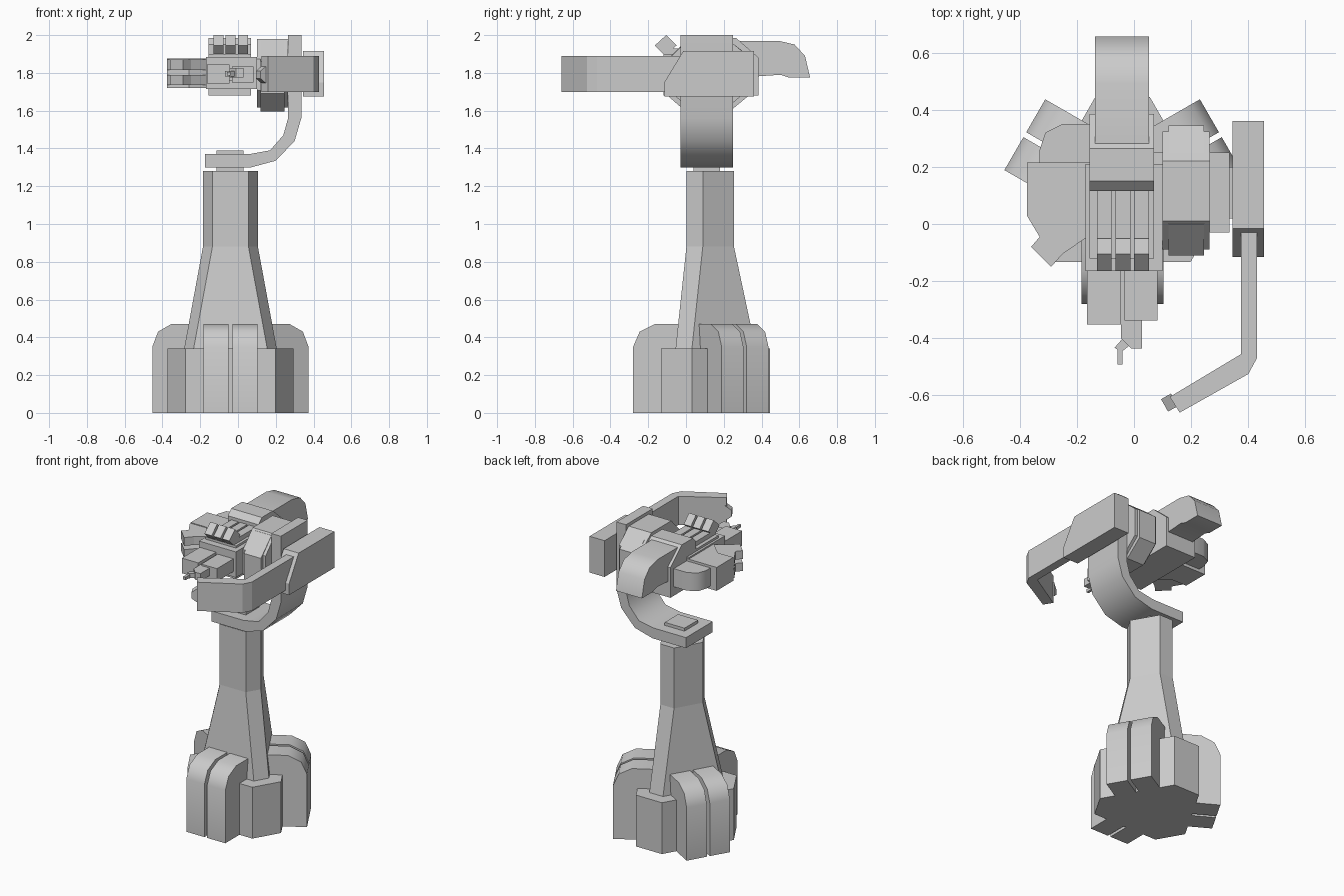
import bpy, bmesh, math
from mathutils import Matrix, Vector

CX, CY = -0.04, 0.115   # pedestal axis


def finish(name, bm, smooth=0):
    bmesh.ops.recalc_face_normals(bm, faces=bm.faces)
    me = bpy.data.meshes.new(name)
    bm.to_mesh(me)
    bm.free()
    ob = bpy.data.objects.new(name, me)
    bpy.context.collection.objects.link(ob)
    if smooth:
        bpy.ops.object.select_all(action='DESELECT')
        bpy.context.view_layer.objects.active = ob
        ob.select_set(True)
        bpy.ops.object.shade_smooth_by_angle(angle=math.radians(smooth))
    return ob


def loft(name, rings, smooth=0, matrix=None):
    bm = bmesh.new()
    vs = [[bm.verts.new(p) for p in r] for r in rings]
    n = len(vs[0])
    for a, b in zip(vs, vs[1:]):
        for i in range(n):
            j = (i + 1) % n
            bm.faces.new((a[i], a[j], b[j], b[i]))
    bm.faces.new(vs[0][::-1])
    bm.faces.new(vs[-1])
    if matrix:
        bm.transform(matrix)
    return finish(name, bm, smooth)


def prism(name, pts, axis, lo, hi, smooth=0, matrix=None):
    put = {'x': lambda p, t: (t, p[0], p[1]),
           'y': lambda p, t: (p[0], t, p[1]),
           'z': lambda p, t: (p[0], p[1], t)}[axis]
    return loft(name, [[put(p, t) for p in pts] for t in (lo, hi)], smooth, matrix)


def box(name, x0, x1, y0, y1, z0, z1):
    return prism(name, [(x0, y0), (x1, y0), (x1, y1), (x0, y1)], 'z', z0, z1)


def hexring(r, w, z):
    # hexagon with three narrow faces at distance r, half width w
    out = []
    for a in (-30, 90, 210):
        t = math.radians(a)
        for s in (-w, w):
            out.append((CX + r * math.cos(t) - s * math.sin(t),
                        CY + r * math.sin(t) + s * math.cos(t), z))
    return out


# Base and tapered column
loft("base_core", [hexring(0.33, 0.095, 0), hexring(0.33, 0.095, 0.34)])
loft("column", [hexring(0.254, 0.05, 0.34), hexring(0.139, 0.05, 0.88),
                hexring(0.139, 0.05, 1.28)])

# Three pairs of rounded feet
foot = [(-0.1, 0), (-0.395, 0), (-0.395, 0.35), (-0.36, 0.43), (-0.28, 0.47), (-0.1, 0.47)]
for i in range(3):
    m = Matrix.Translation((CX, CY, 0)) @ Matrix.Rotation(math.radians(120 * i), 4, 'Z')
    for side in (-1, 1):
        prism("foot", foot, 'x', side * 0.01, side * 0.143, 50, m)

# Swivel and curved bracket
box("swivel", -0.115, 0.03, 0.04, 0.18, 1.27, 1.31)
box("swivel_cap", -0.115, 0.03, 0.04, 0.18, 1.36, 1.39)
prism("curved_bracket", [(-0.175, 1.30), (0.07, 1.30), (0.2, 1.335), (0.3, 1.44),
                         (0.335, 1.56), (0.335, 2.0), (0.265, 2.0), (0.265, 1.56),
                         (0.24, 1.47), (0.17, 1.39), (0.06, 1.37), (-0.175, 1.37)],
      'y', -0.03, 0.25, 40)

# Drum inside the bracket
drum = [(0.0, 1.97), (0.23, 1.97), (0.345, 1.88), (0.345, 1.69),
        (0.23, 1.595), (0.0, 1.595), (-0.11, 1.69), (-0.11, 1.86)]
prism("drum", drum, 'x', 0.12, 0.245)
prism("drum_flange", [(0.117 + (y - 0.117) * 0.91, 1.8 + (z - 1.785) * 0.97) for y, z in drum],
      'x', 0.10, 0.265)

# Side housing and bent arm
prism("side_housing", [(-0.015, 1.915), (0.36, 1.915), (0.36, 1.675),
                       (-0.115, 1.675), (-0.115, 1.75)], 'x', 0.345, 0.455)
box("side_axle", 0.33, 0.35, 0.02, 0.2, 1.72, 1.88)
prism("bent_arm", [(0.43, 0.0), (0.43, -0.47), (0.40, -0.525), (0.16, -0.66),
                   (0.125, -0.605), (0.375, -0.455), (0.375, 0.0)], 'z', 1.70, 1.89)
# Wedge tip of the arm
d = Vector((-0.87, -0.49, 0))
n = Vector((-0.49, 0.87, 0))
c = Vector((0.133, -0.62, 1.79))
loft("arm_tip", [[c + d * k + n * s * w + Vector((0, 0, u * h))
                  for s, u in ((-1, -1), (1, -1), (1, 1), (-1, 1))]
                 for k, w, h in ((-0.01, 0.025, 0.05), (0.03, 0.025, 0.02))])

# Main head body
box("head_body", -0.17, 0.10, -0.165, 0.21, 1.715, 1.885)
box("head_underside", -0.155, 0.07, -0.12, 0.25, 1.68, 1.90)
prism("saddle", [(0.115, 1.86), (0.115, 1.95), (0.15, 1.985), (0.265, 1.985),
                 (0.385, 1.88), (0.385, 1.68), (0.1, 1.68)], 'x', -0.155, 0.07)
prism("rear_hump", [(0.28, 1.775), (0.28, 1.97), (0.49, 1.97), (0.575, 1.95),
                    (0.63, 1.89), (0.657, 1.775), (0.545, 1.775), (0.5, 1.79)],
      'x', -0.137, 0.053, 40)

# Left block and rounded pod
prism("left_block", [(-0.375, 0.04), (-0.26, 0.04), (-0.17, -0.05), (-0.1, -0.05),
                     (-0.1, 0.215), (-0.375, 0.215)], 'z', 1.72, 1.875)
prism("rounded_pod", [(-0.1, 0.15), (-0.33, 0.15), (-0.33, 0.26), (-0.31, 0.32),
                      (-0.25, 0.35), (-0.1, 0.35)], 'z', 1.74, 1.86, 50)

# Twin angled prongs
prong = [(-0.375, 0.05), (-0.375, 0.03), (-0.33, -0.045), (-0.36, -0.08), (-0.29, -0.15),
         (-0.25, -0.105), (-0.17, -0.05), (-0.17, 0.05)]
for z in (1.735, 1.815):
    prism("prong", prong, 'z', z, z + 0.055)

# Three top rails with diamond heads
for x in (-0.13, -0.065, 0.0):
    box("top_rail", x, x + 0.052, -0.11, 0.13, 1.88, 1.93)
    prism("rail_head", [(-0.165, 1.945), (-0.105, 2.0), (-0.05, 1.945), (-0.11, 1.89)],
          'x', x, x + 0.052)

# Front blocks, nose and small barrel
box("front_block_left", -0.165, -0.045, -0.352, -0.15, 1.745, 1.845)
box("front_block_right", -0.033, 0.082, -0.337, -0.15, 1.75, 1.835)
box("front_block_bridge", -0.06, 0.0, -0.3, -0.15, 1.76, 1.82)
prism("nose", [(-0.045, -0.3), (-0.045, -0.40), (-0.01, -0.435), (0.028, -0.435),
               (0.028, -0.3)], 'z', 1.775, 1.825)
prism("nose_collar", [(-0.068, -0.433), (-0.045, -0.448), (-0.015, -0.425),
                      (-0.035, -0.395)], 'z', 1.78, 1.81)
box("barrel", -0.057, -0.04, -0.492, -0.43, 1.785, 1.805)
